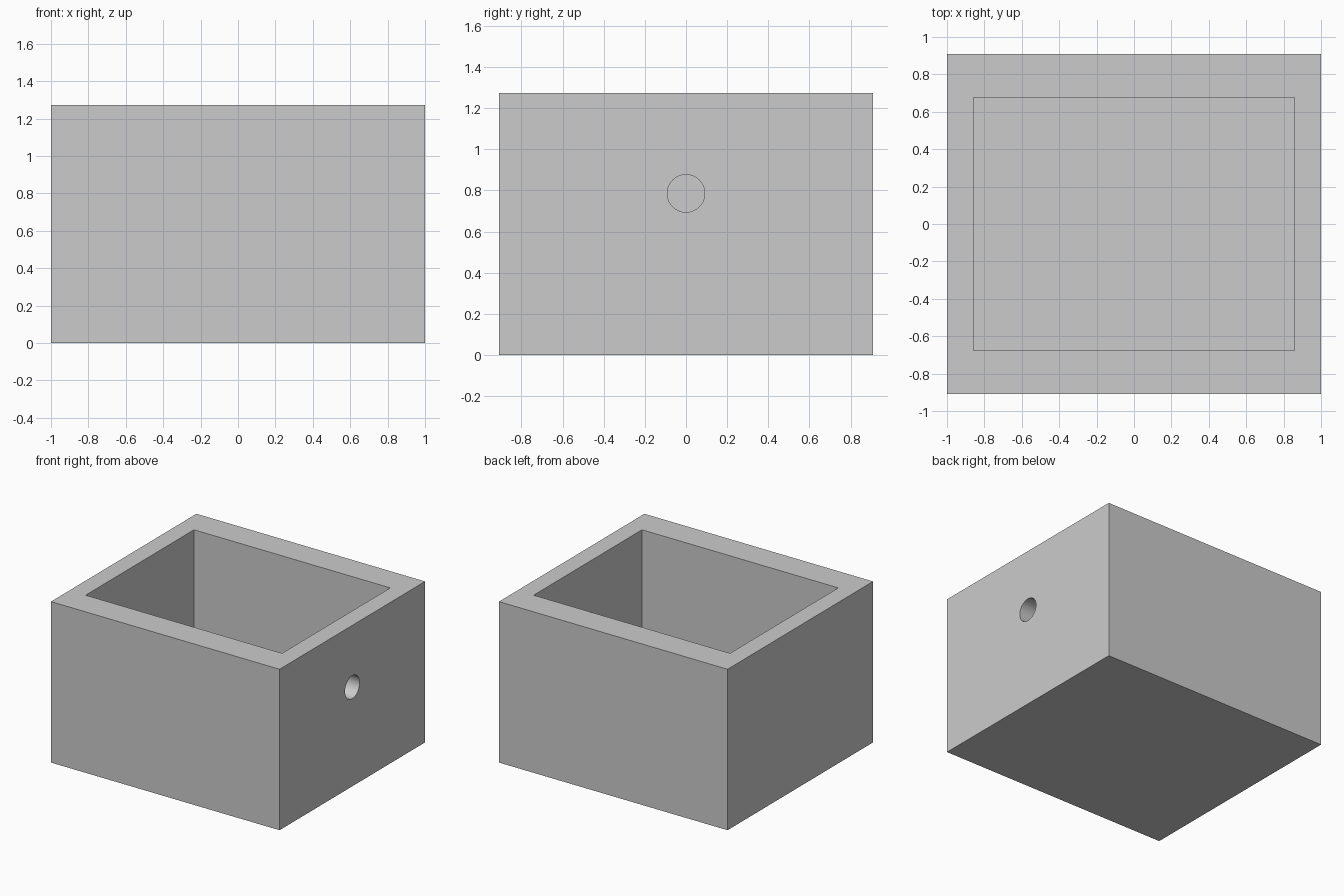
import bpy
import math

if "Cube" in bpy.data.objects:
    bpy.data.objects.remove(bpy.data.objects["Cube"], do_unlink=True)

WIDTH, DEPTH, HEIGHT = 2.0, 1.818, 1.273
INNER_WIDTH, INNER_DEPTH, FLOOR = 1.718, 1.354, 0.29
HOLE_RADIUS, HOLE_Z = 0.091, 0.785

grey = bpy.data.materials.new("light grey")
grey.use_nodes = True
grey.diffuse_color = (0.6, 0.6, 0.6, 1)
grey.node_tree.nodes["Principled BSDF"].inputs["Base Color"].default_value = (0.6, 0.6, 0.6, 1)


def block(name, size, bottom):
    """Box centred on x and y, resting at the given height."""
    bpy.ops.mesh.primitive_cube_add(size=1, location=(0, 0, bottom + size[2] / 2))
    obj = bpy.context.object
    obj.name = name
    obj.scale = size
    bpy.ops.object.transform_apply(location=True, rotation=True, scale=True)
    obj.data.materials.append(grey)
    return obj


def cut(target, cutter):
    """Subtract the cutter, then remove it."""
    cutter.hide_render = True
    mod = target.modifiers.new("cut", 'BOOLEAN')
    mod.operation = 'DIFFERENCE'
    mod.solver = 'EXACT'
    mod.object = cutter
    bpy.context.view_layer.objects.active = target
    bpy.ops.object.modifier_apply(modifier=mod.name)
    bpy.data.objects.remove(cutter, do_unlink=True)


# Open-topped box with thick walls
box = block("box", (WIDTH, DEPTH, HEIGHT), 0)
cut(box, block("cavity_cutter", (INNER_WIDTH, INNER_DEPTH, HEIGHT), FLOOR))

# Round cable hole through the left wall
bpy.ops.mesh.primitive_cylinder_add(vertices=64, radius=HOLE_RADIUS, depth=0.5,
                                    location=(WIDTH / 2, 0, HOLE_Z),
                                    rotation=(0, math.pi / 2, 0))
hole = bpy.context.object
hole.name = "hole_cutter"
hole.data.materials.append(grey)
cut(box, hole)

# Smooth the hole, keep the box edges sharp
bpy.ops.object.select_all(action='DESELECT')
box.select_set(True)
bpy.context.view_layer.objects.active = box
bpy.ops.object.shade_smooth_by_angle(angle=math.radians(30))
